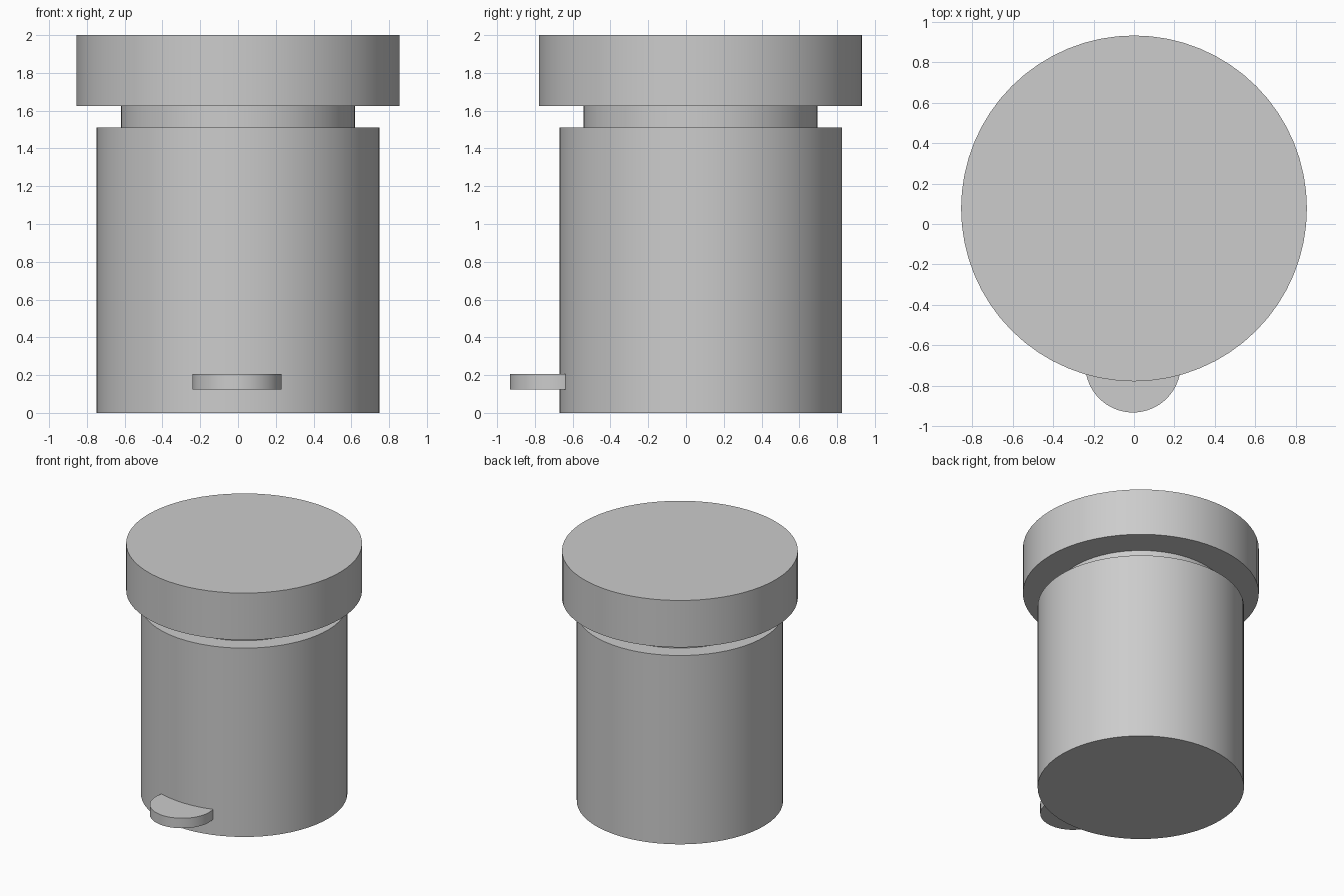
import bpy
import math

cube = bpy.data.objects.get("Cube")
if cube:
    bpy.data.objects.remove(cube, do_unlink=True)

# Single plain grey for the whole bin
grey = bpy.data.materials.new("light_grey")
grey.use_nodes = True
colour = (0.604, 0.604, 0.604, 1)
grey.diffuse_color = colour
grey.node_tree.nodes["Principled BSDF"].inputs["Base Color"].default_value = colour


def disc(name, radius, bottom, top, x, y):
    """Upright cylinder between two heights."""
    bpy.ops.mesh.primitive_cylinder_add(
        vertices=64, radius=radius, depth=top - bottom,
        location=(x, y, (bottom + top) / 2))
    ob = bpy.context.object
    ob.name = name
    ob.data.materials.append(grey)
    bpy.ops.object.shade_smooth_by_angle(angle=math.radians(30))
    return ob


BIN_Y = 0.077
disc("bin_body", 0.748, 0, 1.51, 0, BIN_Y)
disc("neck", 0.62, 1.51, 1.625, 0, BIN_Y)
disc("lid", 0.855, 1.625, 2, 0, BIN_Y)

# Round foot pedal, half sunk into the body at the front
disc("foot_pedal", 0.236, 0.125, 0.205, -0.005, -0.696)
